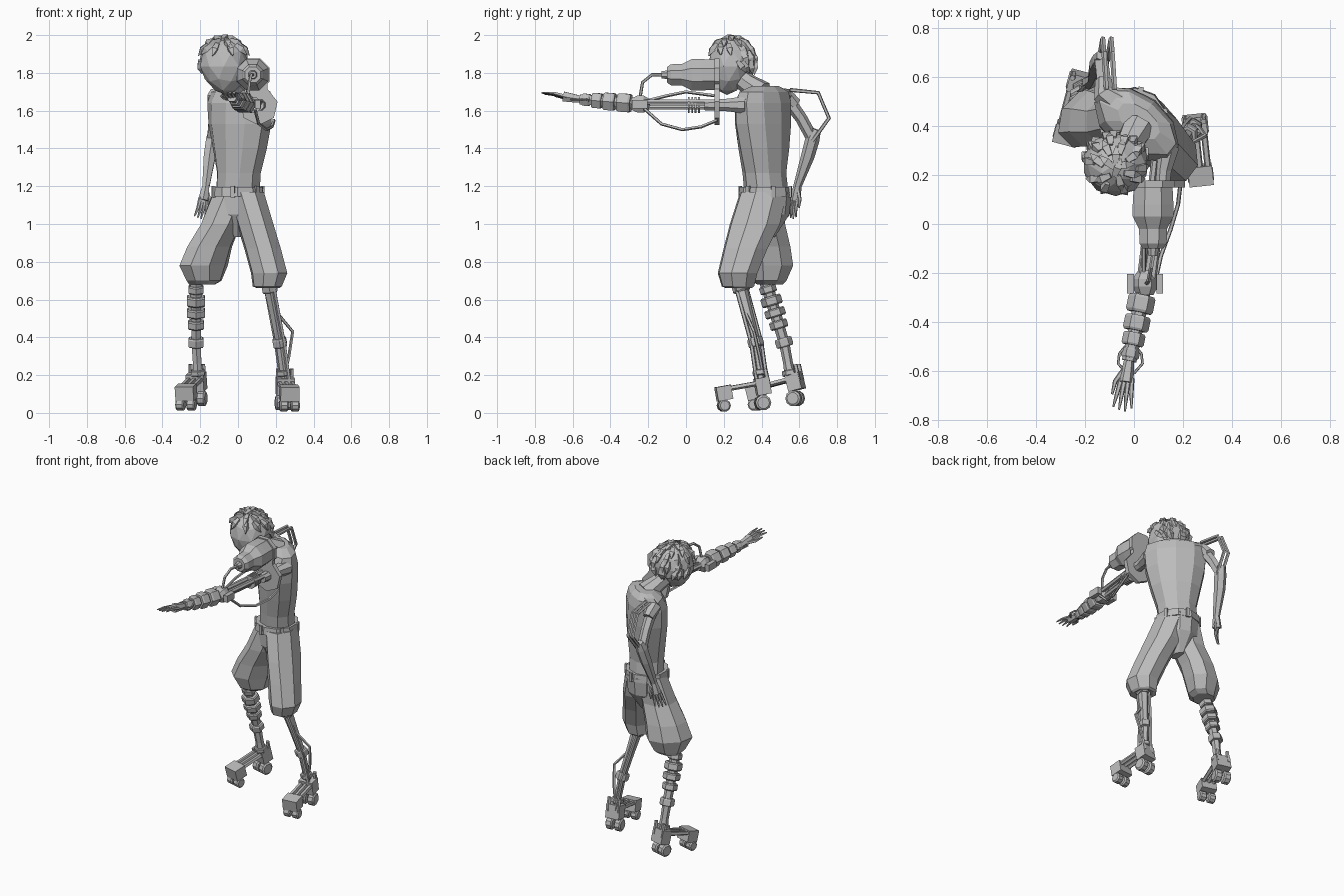
import bpy, bmesh, math, random
from mathutils import Vector, Matrix

random.seed(4)
cube = bpy.data.objects.get("Cube")
if cube:
    bpy.data.objects.remove(cube, do_unlink=True)

grey = bpy.data.materials.new("plain grey")
grey.use_nodes = True
grey.diffuse_color = (0.5, 0.5, 0.5, 1)
grey.node_tree.nodes["Principled BSDF"].inputs["Base Color"].default_value = (0.5, 0.5, 0.5, 1)


def finish(name, bm):
    bmesh.ops.recalc_face_normals(bm, faces=bm.faces[:])
    mesh = bpy.data.meshes.new(name)
    bm.to_mesh(mesh)
    bm.free()
    mesh.materials.append(grey)
    obj = bpy.data.objects.new(name, mesh)
    bpy.context.collection.objects.link(obj)
    return obj


def loft(name, points, radii, sides=6, turn=None):
    """Skin along a path; a turn angle keeps every ring level and rotates it."""
    pts = [Vector(p) for p in points]
    if not isinstance(radii, (list, tuple)):
        radii = [radii] * len(pts)
    whole = pts[-1] - pts[0]
    ref = Vector((1, 0, 0)) if abs(whole.z) > 0.7 * whole.length else Vector((0, 0, 1))
    bm = bmesh.new()
    rings = []
    for i, p in enumerate(pts):
        if turn is None:
            t = (pts[min(i + 1, len(pts) - 1)] - pts[max(i - 1, 0)]).normalized()
            u = (ref - t * ref.dot(t)).normalized()
            v = t.cross(u)
        else:
            u = Vector((math.cos(turn), math.sin(turn), 0))
            v = Vector((-u.y, u.x, 0))
        r = radii[i]
        a, b = r if isinstance(r, tuple) else (r, r)
        angles = [2 * math.pi * (k + 0.5) / sides for k in range(sides)]
        rings.append([bm.verts.new(p + u * a * math.cos(w) + v * b * math.sin(w)) for w in angles])
    for lower, upper in zip(rings, rings[1:]):
        for k in range(sides):
            n = (k + 1) % sides
            bm.faces.new((lower[k], lower[n], upper[n], upper[k]))
    bm.faces.new(rings[0])
    bm.faces.new(rings[-1])
    return finish(name, bm)


def box(name, centre, size, yaw=0, pitch=0):
    bm = bmesh.new()
    m = (Matrix.Translation(centre) @ Matrix.Rotation(yaw, 4, "Z")
         @ Matrix.Rotation(pitch, 4, "X") @ Matrix.Diagonal((*size, 1)))
    bmesh.ops.create_cube(bm, size=1, matrix=m)
    return finish(name, bm)


def collars(name, start, end, spans, radii, sides=6):
    """Row of chunky segments spaced along a straight line."""
    a, b = Vector(start), Vector(end)
    for i, ((s, e), r) in enumerate(zip(spans, radii)):
        p, q = a.lerp(b, s), a.lerp(b, e)
        loft(f"{name}_{i}", [p, p.lerp(q, .15), p.lerp(q, .85), q], [r * .88, r, r, r * .88], sides)


# Torso, twisted toward the right
TWIST = math.radians(-38)
loft("torso", [(0, .425, 1.17), (.005, .415, 1.27), (.01, .412, 1.4), (.01, .408, 1.53),
               (.01, .408, 1.64), (.015, .415, 1.7), (.02, .42, 1.73)],
     [(.125, .112), (.126, .11), (.16, .12), (.19, .125), (.2, .12), (.185, .095), (.1, .055)],
     10, TWIST)
loft("neck", [(.02, .4, 1.69), (-.02, .33, 1.74), (-.06, .27, 1.79)], [.07, .055, .055], 8)
BELT = Vector((0, .42, 1.17))
loft("belt", [BELT - Vector((0, 0, .025)), BELT + Vector((0, 0, .025))], [(.142, .14), (.138, .135)], 10, TWIST)
for k in range(6):
    w = math.pi * (k + .3) / 3
    box("belt_loop", BELT + Vector((math.cos(w), math.sin(w), 0)) * .136, (.014, .022, .06), w)

# Shorts
loft("right_shorts_leg", [(-.03, .425, 1.17), (-.09, .42, 1), (-.15, .435, .88), (-.182, .44, .78),
                          (-.18, .44, .7), (-.19, .445, .68)],
     [(.1, .115), (.115, .11), (.135, .11), (.15, .11), (.105, .088), (.075, .07)], 8, .78)
loft("left_shorts_leg", [(.04, .41, 1.17), (.09, .365, 1), (.13, .315, .87), (.165, .273, .74),
                         (.155, .275, .67), (.16, .28, .66)],
     [(.1, .13), (.1, .14), (.1, .122), (.1, .11), (.08, .09), (.06, .07)], 8, .1)
loft("shorts_seat", [(0, .43, 1.17), (0, .425, 1.05), (0, .42, .93)],
     [(.128, .13), (.12, .122), (.03, .05)], 10, 0)

# Head with a narrowing jaw, hair cap and swept chunks of hair
HEAD = Vector((-.075, .236, 1.835))
bm = bmesh.new()
bmesh.ops.create_icosphere(bm, subdivisions=2, radius=1)
for v in bm.verts:
    low = max(0, -v.co.z)
    v.co = HEAD + Vector((v.co.x * .132 * (1 - .2 * low) + .015 * low,
                          v.co.y * .122 * (1 - .25 * low) - .02 * low, v.co.z * .152))
finish("head", bm)
bm = bmesh.new()
bmesh.ops.create_icosphere(bm, subdivisions=2, radius=1)
for v in bm.verts:
    v.co = HEAD + Vector((v.co.x * .135, v.co.y * .125 + .01, v.co.z * .13 + .025))
bare = [f for f in bm.faces
        if f.calc_center_median().z < HEAD.z + .02 + .7 * (HEAD.y - f.calc_center_median().y)]
bmesh.ops.delete(bm, geom=bare, context="FACES")
finish("hair_cap", bm)
for row in range(5):
    tilt = .2 + .36 * row
    for k in range(4 + 3 * row):
        w = 2 * math.pi * (k + .4 * row) / (4 + 3 * row) + random.uniform(-.15, .15)
        n = Vector((math.cos(w) * math.sin(tilt), math.sin(w) * math.sin(tilt), math.cos(tilt)))
        if n.y < .25 and row > 2:
            continue
        root = HEAD + Vector((n.x * .126, n.y * .12 + .006, n.z * .13 + .018))
        sweep = Vector((n.x, n.y + random.uniform(0, .5), -.5))
        sweep = (sweep - n * sweep.dot(n)).normalized()
        loft("hair_tuft", [root - sweep * .025, root + sweep * .015 + n * .006, root + sweep * .055 + n * .004],
             [.014, .022, .002], 4)

# Shoulder launcher with its mounting plates
barrel = [(.17, .085), (.08, .09), (.03, .09), (-.02, .062), (-.08, .06),
          (-.1, .045), (-.1, .025), (-.13, .02)]
loft("launcher", [(.078, y, 1.79) for y, r in barrel], [r for y, r in barrel], 8)
loft("launcher_plate", [(.08, .15, 1.79), (.08, .178, 1.79)], .094, 8)
loft("shoulder_plate", [(.11, .15, 1.625), (.11, .178, 1.625)], .102, 7)
box("plate_bridge", (.095, .164, 1.71), (.12, .028, .12))
loft("shoulder_hub", [(.14, .32, 1.63), (.12, .22, 1.63), (.11, .1, 1.63)], [.05, .036, .03], 8)

# Left arm: rods, springs, elbow and banded forearm
for dx, dz in ((-.025, .015), (.025, .015), (0, -.012)):
    loft("upper_arm_rod", [(.11 + dx, .26, 1.63 + dz), (.05 + dx, -.24, 1.63 + dz)], .015, 6)
for k in range(4):
    y = .01 + k * .018
    loft("arm_spring_coil", [(.08, y, 1.63), (.08, y + .009, 1.63)], .045, 8)
ELBOW, WRIST = Vector((.045, -.24, 1.635)), Vector((-.02, -.56, 1.66))
loft("elbow_joint", [ELBOW + Vector((0, d, 0)) for d in (.05, .015, -.015, -.05)], [.028, .053, .053, .035], 6)
for side in (-1, 1):
    box("elbow_bracket", ELBOW + Vector((side * .06, -.005, 0)), (.028, .08, .045))
loft("forearm_core", [ELBOW, WRIST], .03, 6)
collars("forearm_band", ELBOW, WRIST, ((.16, .38), (.42, .61), (.64, .8), (.84, .96)), (.056, .053, .046, .037))


def hand(name, wrist, along, across, thumb):
    """Palm, four tapering fingers and a thumb."""
    wrist, along, across = Vector(wrist), Vector(along), Vector(across)
    knuckle = wrist + along * .42
    normal = along.cross(across).normalized()
    loft(name + "_palm", [wrist - along * .05, wrist + along * .2, knuckle], [.02, .026, .03], 6)
    for k in range(4):
        f = (k - 1.5) / 1.5
        base = knuckle + across * f * .022
        tip = wrist + along * (1 - .08 * abs(f - .2)) + across * f * .038
        loft(f"{name}_finger_{k}", [base - along * .08, base.lerp(tip, .5) + normal * .006, tip],
             [.011, .009, .004], 5)
    base = wrist + along * .15 + across * thumb * .015
    loft(name + "_thumb", [base, base + along * .25 + across * thumb * .03,
                           base + along * .5 + across * thumb * .035], [.011, .01, .005], 5)


hand("left_hand", WRIST, (-.03, -.208, .035), (1, 0, .1), -1)

# Right arm hanging behind
SHOULDER, BEND, CUFF = (-.12, .53, 1.67), (-.135, .67, 1.45), (-.17, .59, 1.2)
loft("right_shoulder", [(-.07, .5, 1.66), SHOULDER, (-.125, .585, 1.63)], [.065, .05, .035], 7)
loft("right_upper_arm", [SHOULDER, (-.127, .61, 1.56), BEND], [.036, .032, .032], 6)
loft("right_forearm", [(-.13, .69, 1.5), BEND, (-.15, .645, 1.36), CUFF], [.025, .038, .036, .022], 6)
hand("right_hand", CUFF, (-.035, -.03, -.175), (.75, .55, 0), 1)
for dx in (-.012, .022):
    loft("right_arm_cable", [(-.1 + dx, .55, 1.71), (-.11 + dx, .7, 1.695), (-.115 + dx, .757, 1.56),
                             (-.13 + dx, .67, 1.44)], .011, 5)

# Loose cables on the left arm
for path in ([(.19, .165, 1.55), (.18, .08, 1.515), (.15, -.02, 1.5), (.11, -.13, 1.53), (.09, -.22, 1.61)],
             [(.08, -.12, 1.79), (.07, -.18, 1.79), (.06, -.23, 1.75), (.05, -.245, 1.66)],
             [(.06, .15, 1.68), (.05, 0, 1.7), (.04, -.1, 1.68), (.04, -.22, 1.65)]):
    loft("arm_cable", path, .009, 5)
for side in (-1, 1):
    loft("wrist_loop", [(-.015 + side * x, y, 1.66) for x, y in
                        ((.02, -.5), (.045, -.53), (.05, -.57), (.015, -.61))], .006, 5)

# Left shin: piston rods with a side cable
KNEE, ANKLE = Vector((.16, .28, .7)), Vector((.25, .4, .16))
MID = Vector((.222, .37, .37))
loft("left_shin", [KNEE, KNEE.lerp(MID, .5), MID, ANKLE], [.036, .028, .024, .022], 6)
for dx, dy in ((-.02, .03), (.022, -.025)):
    loft("left_shin_rod", [p + Vector((dx, dy, 0)) for p in (KNEE, MID, ANKLE)], .011, 5)
collars("left_shin_collar", KNEE, MID, ((.05, .18), (.92, 1.06)), (.046, .042))
collars("left_ankle_collar", MID, ANKLE, ((.68, .82),), (.04,))
loft("left_shin_cable", [(.215, .32, .52), (.29, .36, .43), (.27, .39, .3), (.245, .41, .19)], .009, 5)

# Right shin: stacked bands
KNEE2, MID2, ANKLE2 = Vector((-.222, .42, .7)), Vector((-.222, .52, .37)), Vector((-.21, .56, .16))
loft("right_shin", [KNEE2, MID2, MID2.lerp(ANKLE2, .5), ANKLE2], [.034, .028, .026, .034], 6)
collars("right_shin_band", KNEE2, MID2,
        ((.08, .2), (.25, .4), (.45, .58), (.64, .77), (.92, 1.06)), (.045, .056, .055, .048, .046))
collars("right_ankle_collar", MID2, ANKLE2, ((.68, .82),), (.042,))


def foot(name, heel, toe):
    """Two wheeled trucks joined by a row of bars."""
    heel, toe = Vector(heel), Vector(toe)
    ahead = (toe - heel).normalized()
    yaw = math.atan2(ahead.y, ahead.x) + math.pi / 2
    side = Vector((math.cos(yaw), math.sin(yaw), 0))
    pitch = -math.asin(ahead.z)
    box(name + "_heel_block", heel, (.095, .075, .09), yaw, pitch)
    box(name + "_toe_block", toe, (.1, .08, .075), yaw, pitch)
    for k in (-1, 0, 1):
        rise = Vector((0, 0, .02))
        loft(name + "_bar", [heel + side * k * .033 + rise, toe + side * k * .033 + rise], .014, 5)
    for block, r, drop in ((heel, .042, .088), (toe, .033, .066)):
        for k in (-1, 1):
            c = block + side * k * .03 - Vector((0, 0, drop))
            loft(name + "_wheel", [c + side * d for d in (-.023, -.016, .016, .023)], [r * .75, r, r, r * .75], 10)
    for k in (-1, 1):
        p = heel + side * k * .035 - ahead * .03
        loft(name + "_heel_strut", [p, p + Vector((0, 0, .09)) + ahead * .02], .012, 5)


foot("left_foot", (.25, .405, .142), (.272, .2, .105))
foot("right_foot", (-.22, .578, .165), (-.275, .37, .11))
